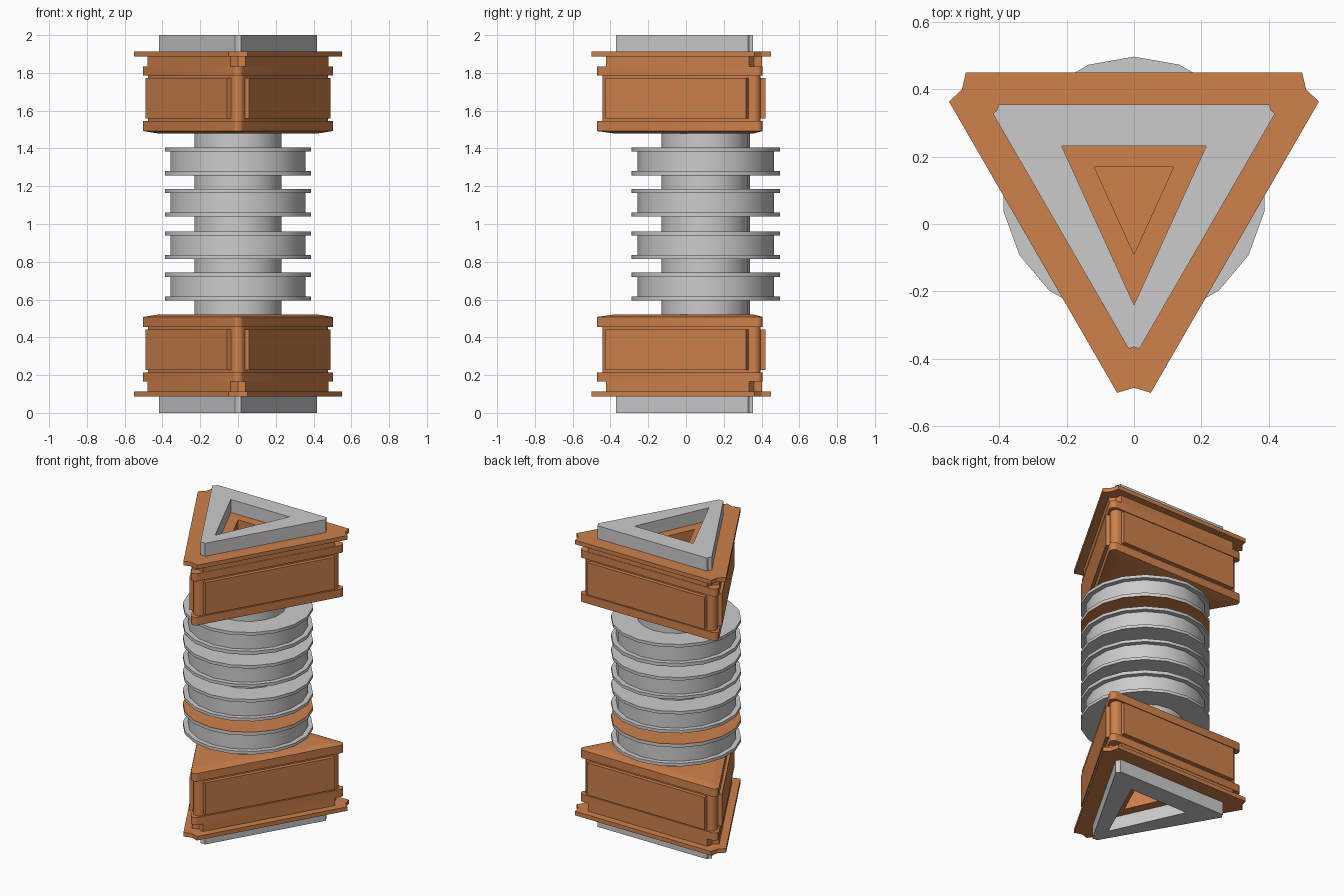
import bpy, bmesh
from math import sin, cos, radians, sqrt
from mathutils import Matrix, Vector

if "Cube" in bpy.data.objects:
    bpy.data.objects.remove(bpy.data.objects["Cube"])

CY = 0.104      # y of the common axis
MID = 1.0       # mirror height

orange = bpy.data.materials.new("orange")
orange.diffuse_color = (0.62, 0.22, 0.07, 1)
orange.use_nodes = True
orange.node_tree.nodes["Principled BSDF"].inputs["Base Color"].default_value = orange.diffuse_color


def three_way(corner):
    """Repeat one corner (points around -y, counter-clockwise) three times."""
    return [Matrix.Rotation(radians(120 * k), 2) @ Vector(p) for k in range(3) for p in corner]


def notched(d, w, notch):
    """Triangle of inradius d, corners cut to half width w with a shallow notch."""
    y = -(2 * d - w * sqrt(3))
    return three_way([(-w, y), (0, y + notch), (w, y)])


def rounded(d, r, n=6):
    """Triangle of inradius d with corners of radius r."""
    y = -2 * (d - r)
    return three_way([(r * sin(radians(-60 + 120 * i / n)), y - r * cos(radians(-60 + 120 * i / n)))
                      for i in range(n + 1)])


def finish(bm, name, mat, mirror):
    bmesh.ops.recalc_face_normals(bm, faces=bm.faces)
    mesh = bpy.data.meshes.new(name)
    bm.to_mesh(mesh)
    bm.free()
    ob = bpy.data.objects.new(name, mesh)
    ob.location = (0, CY, MID)
    bpy.context.collection.objects.link(ob)
    if mat:
        mesh.materials.append(mat)
    bpy.ops.object.select_all(action='DESELECT')
    ob.select_set(True)
    bpy.context.view_layer.objects.active = ob
    bpy.ops.object.shade_smooth_by_angle(angle=radians(30))
    if mirror:
        m = ob.modifiers.new("mirror", 'MIRROR')
        m.use_axis = (False, False, True)
        m.use_mirror_merge = False
    return ob


def prism(name, outlines, z0, z1, mat=orange, hole=None, low_scale=1.0):
    """Extrude outlines from z1 down to z0, optionally with a hole or tapered foot."""
    bm = bmesh.new()
    for outline in outlines:
        loops = [outline] + ([hole] if hole else [])
        edges, verts = [], []
        for loop in loops:
            vs = [bm.verts.new((p[0], p[1], z1 - MID)) for p in loop]
            verts += vs
            edges += [bm.edges.new((vs[i - 1], vs[i])) for i in range(len(vs))]
        if hole:
            res = bmesh.ops.triangle_fill(bm, edges=edges, use_beauty=True, use_dissolve=False)
            faces = [g for g in res["geom"] if isinstance(g, bmesh.types.BMFace)]
        else:
            faces = [bm.faces.new(verts)]
        ext = bmesh.ops.extrude_face_region(bm, geom=faces, use_keep_orig=True)
        for v in (g for g in ext["geom"] if isinstance(g, bmesh.types.BMVert)):
            v.co.x *= low_scale
            v.co.y *= low_scale
            v.co.z = z0 - MID
    return finish(bm, name, mat, True)


def lathe(name, profile, mat=None, mirror=True, sides=18):
    """Spin a closed (radius, z) profile; radius 0 is not used."""
    bm = bmesh.new()
    rings = [[bm.verts.new((r * sin(radians(360 * k / sides)), r * cos(radians(360 * k / sides)), z - MID))
              for k in range(sides)] for r, z in profile]
    for i, a in enumerate(rings):
        b = rings[i - 1]
        for k in range(sides):
            bm.faces.new((a[k - 1], a[k], b[k], b[k - 1]))
    return finish(bm, name, mat, mirror)


# triangular openings, measured from the axis
wide_hole = [(-0.215, 0.128), (0.215, 0.128), (0, -0.344)]
small_hole = [(-0.118, 0.066), (0.118, 0.066), (0, -0.194)]

# end caps (upper one modelled, lower one mirrored)
prism("end_frame", [notched(0.251, 0.016, 0.005)], 1.914, 2.0, None, wide_hole)
prism("end_flange", [notched(0.346, 0.05, 0.015)], 1.887, 1.914, hole=small_hole)
prism("flange_neck", [notched(0.299, 0.04, 0.015)], 1.835, 1.887, hole=small_hole)
prism("outer_band", [rounded(0.302, 0.028)], 1.785, 1.835, hole=small_hole)
prism("cap_body", [rounded(0.291, 0.036)], 1.54, 1.785)
prism("inner_band", [rounded(0.302, 0.028)], 1.492, 1.545)
prism("inner_band_slope", [rounded(0.302, 0.028)], 1.48, 1.492, low_scale=0.85)

# raised panel on each of the three sides
panel = [(-0.43, 0.27), (0.43, 0.27), (0.43, 0.316), (-0.43, 0.316)]
prism("side_panels", [[Matrix.Rotation(radians(120 * k), 2) @ Vector(p) for p in panel]
                      for k in range(3)], 1.558, 1.772)

# central shaft
lathe("shaft", [(0.235, 0.5), (0.235, 1.5), (0.05, 1.5), (0.05, 0.5)], mirror=False)

# rimmed rollers, two above the middle mirrored below
for name, z in (("inner_roller", 1.04), ("outer_roller", 1.26)):
    t = z + 0.145
    lathe(name, [(0.2, z), (0.393, z), (0.393, z + 0.02), (0.362, z + 0.02),
                 (0.362, t - 0.02), (0.393, t - 0.02), (0.393, t), (0.2, t)])

# thin coloured face on the inward side of the outer rollers
lathe("roller_face", [(0.2, 1.257), (0.393, 1.257), (0.393, 1.26), (0.2, 1.26)], orange)
